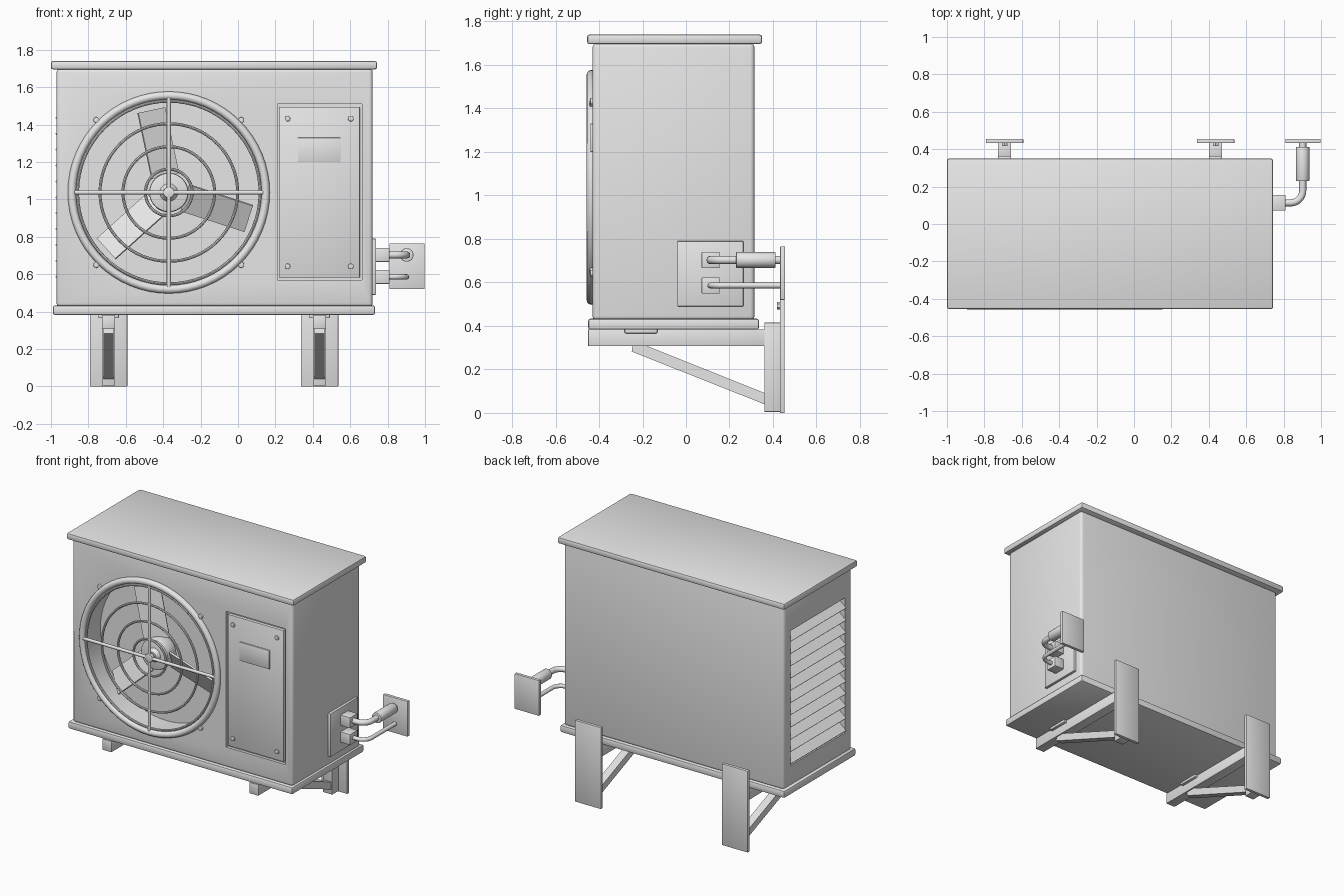
import bpy, bmesh, math
from mathutils import Vector, Matrix

if "Cube" in bpy.data.objects:
    bpy.data.objects.remove(bpy.data.objects["Cube"])

grey = bpy.data.materials.new("plain grey")
grey.diffuse_color = (0.8, 0.8, 0.8, 1)
grey.use_nodes = True
grey.node_tree.nodes["Principled BSDF"].inputs["Base Color"].default_value = grey.diffuse_color


def finish(bm, name):
    me = bpy.data.meshes.new(name)
    bm.to_mesh(me)
    bm.free()
    me.materials.append(grey)
    ob = bpy.data.objects.new(name, me)
    bpy.context.collection.objects.link(ob)
    smooth(ob)
    return ob


def smooth(ob):
    bpy.ops.object.select_all(action='DESELECT')
    ob.select_set(True)
    bpy.context.view_layer.objects.active = ob
    bpy.ops.object.shade_smooth_by_angle(angle=math.radians(35))


def box(name, x, y, z, bevel=0.0, segs=2, rot=None):
    """Box from (min, max) ranges; rot turns it about its centre."""
    bm = bmesh.new()
    bmesh.ops.create_cube(bm, size=1)
    size = [r[1] - r[0] for r in (x, y, z)]
    mid = Vector([(r[0] + r[1]) / 2 for r in (x, y, z)])
    bmesh.ops.scale(bm, vec=size, verts=bm.verts)
    if bevel:
        bmesh.ops.bevel(bm, geom=bm.edges[:], offset=bevel, segments=segs,
                        affect='EDGES', profile=0.5)
    bm.transform(Matrix.Translation(mid) @ (rot.to_4x4() if rot else Matrix()))
    return finish(bm, name)


def rod(name, a, b, r, r2=None, sides=32, bevel=0.0):
    """Cylinder or cone from a to b."""
    a, b = Vector(a), Vector(b)
    bm = bmesh.new()
    bmesh.ops.create_cone(bm, cap_ends=True, segments=sides, radius1=r,
                          radius2=r if r2 is None else r2, depth=(b - a).length)
    if bevel:
        caps = [e for e in bm.edges if abs(e.verts[0].co.z - e.verts[1].co.z) < 1e-6]
        bmesh.ops.bevel(bm, geom=caps, offset=bevel, segments=2, affect='EDGES', profile=0.5)
    rot = (b - a).to_track_quat('Z', 'Y').to_matrix().to_4x4()
    bm.transform(Matrix.Translation((a + b) / 2) @ rot)
    return finish(bm, name)


def ring(name, centre, major, minor, sides=64, sec=12):
    bpy.ops.mesh.primitive_torus_add(location=centre, rotation=(math.pi / 2, 0, 0),
                                     major_radius=major, minor_radius=minor,
                                     major_segments=sides, minor_segments=sec)
    ob = bpy.context.object
    ob.name = name
    ob.data.materials.append(grey)
    smooth(ob)


def cut(target, cutter):
    mod = target.modifiers.new("cut", 'BOOLEAN')
    mod.operation, mod.solver, mod.object = 'DIFFERENCE', 'EXACT', cutter
    bpy.context.view_layer.objects.active = target
    bpy.ops.object.modifier_apply(modifier=mod.name)
    bpy.data.objects.remove(cutter)


def pipe(name, points, r):
    cu = bpy.data.curves.new(name, 'CURVE')
    cu.dimensions = '3D'
    cu.bevel_depth, cu.bevel_resolution, cu.use_fill_caps = r, 4, True
    sp = cu.splines.new('POLY')
    sp.points.add(len(points) - 1)
    for p, co in zip(sp.points, points):
        p.co = (*co, 1)
    cu.materials.append(grey)
    ob = bpy.data.objects.new(name, cu)
    bpy.context.collection.objects.link(ob)
    bpy.ops.object.select_all(action='DESELECT')
    ob.select_set(True)
    bpy.context.view_layer.objects.active = ob
    bpy.ops.object.convert(target='MESH')
    smooth(bpy.context.object)


FX, FZ = -0.37, 1.037     # fan centre
FRONT = -0.43             # front face of the cabinet

# Cabinet with fan well, service panel recess and side vent recess
body = box("cabinet", (-0.97, 0.72), (FRONT, 0.315), (0.425, 1.70), 0.02, 3)
cut(body, rod("well_cutter", (FX, -0.6, FZ), (FX, -0.26, FZ), 0.505, sides=64))
cut(body, box("panel_cutter", (0.21, 0.664), (-0.6, -0.41), (0.568, 1.51)))
cut(body, box("vent_cutter", (-1.2, -0.89), (-0.36, 0.24), (0.57, 1.505)))
smooth(body)
box("lid", (-1.0, 0.744), (-0.455, 0.35), (1.695, 1.74), 0.012)
box("base_tray", (-0.99, 0.732), (-0.45, 0.336), (0.383, 0.433), 0.01)

# Side vent slats
n = 11
for i in range(n):
    z = 0.57 + 0.935 * (i + 0.5) / n
    box("vent_slat", (-0.985, -0.895), (-0.36, 0.24), (z - 0.004, z + 0.004),
        rot=Matrix.Rotation(math.radians(-40), 3, 'Y'))

# Fan: shaft, hub and three pitched blades
rod("fan_motor", (FX, -0.32, FZ), (FX, -0.25, FZ), 0.07)
rod("fan_hub", (FX, -0.29, FZ), (FX, -0.39, FZ), 0.105, bevel=0.01)
rod("fan_hub_cap", (FX, -0.38, FZ), (FX, -0.415, FZ), 0.055, 0.03)
for deg in (102, 222, 342):
    a = math.radians(deg)
    rad = Vector((math.cos(a), 0, math.sin(a)))
    tan = Vector((-math.sin(a), 0, math.cos(a)))
    fwd = Vector((0, -1, 0))
    p = math.radians(28)
    wide = tan * math.cos(p) + fwd * math.sin(p)
    rot = Matrix((rad, wide, rad.cross(wide))).transposed()
    c = Vector((FX, -0.335, FZ)) + rad * 0.27
    box("fan_blade", (c.x - 0.18, c.x + 0.18), (c.y - 0.083, c.y + 0.083),
        (c.z - 0.006, c.z + 0.006), rot=rot)

# Fan guard: thick rim, thin rings and cross bars
ring("guard_rim", (FX, -0.435, FZ), 0.518, 0.022)
for r in (0.125, 0.245, 0.368, 0.488):
    ring("guard_ring", (FX, -0.438, FZ), r, 0.008, sec=8)
rod("guard_bar_horizontal", (FX - 0.505, -0.442, FZ), (FX + 0.505, -0.442, FZ), 0.011, sides=12)
rod("guard_bar_vertical", (FX, -0.442, FZ - 0.505), (FX, -0.442, FZ + 0.505), 0.011, sides=12)
rod("guard_centre", (FX, -0.425, FZ), (FX, -0.453, FZ), 0.03, bevel=0.006)
for sx in (-1, 1):
    for sz in (-1, 1):
        x, z = FX + sx * 0.387, FZ + sz * 0.387
        rod("guard_screw", (x, -0.42, z), (x, -0.443, z), 0.016, sides=16, bevel=0.004)

# Service panel with label plate and screws
box("service_panel", (0.222, 0.652), (-0.431, -0.405), (0.582, 1.494), 0.004)
box("label_plate", (0.32, 0.548), (-0.44, -0.42), (1.2, 1.33), 0.003)
for x in (0.265, 0.603):
    for z in (0.642, 1.432):
        rod("panel_screw", (x, -0.42, z), (x, -0.441, z), 0.015, sides=16, bevel=0.003)

# Valve plate, valve blocks and pipes to the wall
box("valve_plate", (0.71, 0.738), (-0.04, 0.264), (0.49, 0.79), 0.003)
PX, PY, R = 0.902, 0.113, 0.065
for z, r, label in ((0.703, 0.019, "upper"), (0.586, 0.014, "lower")):
    box(label + "_valve_block", (0.73, 0.81), (0.072, 0.155), (z - 0.037, z + 0.037), 0.003)
    bend = [(PX - R + R * math.sin(t), PY + R - R * math.cos(t), z)
            for t in [math.pi / 2 * i / 8 for i in range(9)]]
    pipe(label + "_pipe", [(0.79, PY, z)] + bend + [(PX, 0.44, z)], r)
rod("pipe_insulation", (PX, 0.23, 0.703), (PX, 0.412, 0.703), 0.036, bevel=0.004)
box("pipe_wall_plate", (0.81, 0.998), (0.433, 0.455), (0.52, 0.765), 0.003)

# Wall brackets
for bx in (-0.692, 0.436):
    def span(w):
        return (bx - w / 2, bx + w / 2)
    box("bracket_wall_plate", span(0.2), (0.432, 0.454), (0, 0.565), 0.002)
    box("bracket_post", span(0.07), (0.36, 0.435), (0.005, 0.415), 0.002)
    box("bracket_arm", span(0.07), (-0.45, 0.37), (0.307, 0.383), 0.002)
    # Sloping brace from post to arm
    bm = bmesh.new()
    side = [(-0.25, 0.282), (-0.245, 0.31), (-0.186, 0.31), (0.365, 0.09), (0.365, 0.038)]
    face = bm.faces.new([bm.verts.new((bx - 0.027, y, z)) for y, z in side])
    ext = bmesh.ops.extrude_face_region(bm, geom=[face])["geom"]
    bmesh.ops.translate(bm, vec=(0.054, 0, 0),
                        verts=[v for v in ext if isinstance(v, bmesh.types.BMVert)])
    bmesh.ops.recalc_face_normals(bm, faces=bm.faces)
    finish(bm, "bracket_brace")
    box("rubber_foot", span(0.11), (-0.282, -0.132), (0.366, 0.39), 0.004)
    rod("bracket_bolt", (bx, 0.418, 0.492), (bx, 0.44, 0.492), 0.017, sides=6)
